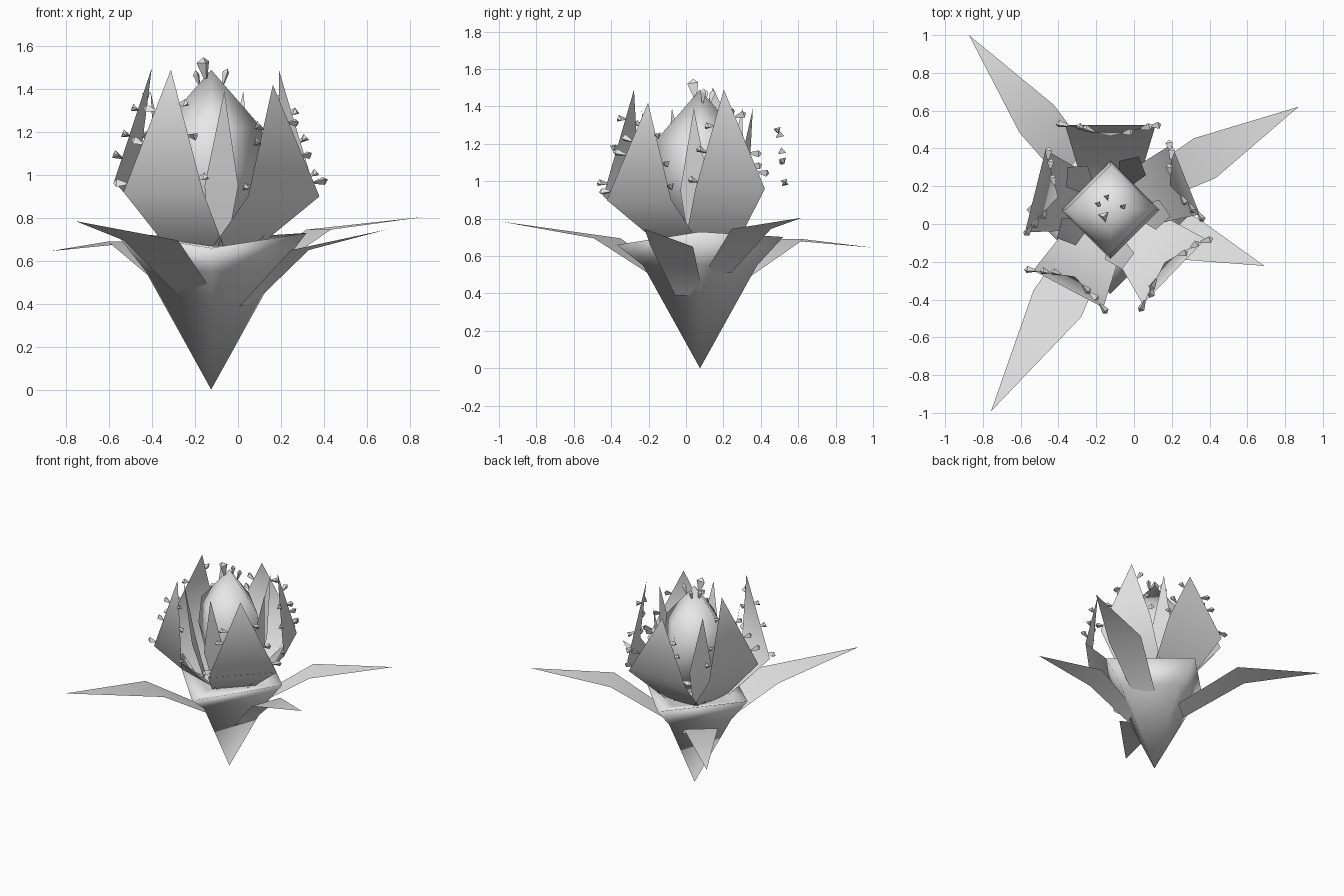
import bpy, bmesh, math, random
from mathutils import Vector

random.seed(4)
if "Cube" in bpy.data.objects:
    bpy.data.objects.remove(bpy.data.objects["Cube"])

CENTRE = Vector((-0.125, 0.075, 0))
grey = bpy.data.materials.new("pale_grey")
grey.use_nodes = True
grey.diffuse_color = (0.8, 0.8, 0.8, 1)
grey.node_tree.nodes["Principled BSDF"].inputs["Base Color"].default_value = (0.8, 0.8, 0.8, 1)


def finish(name, bm, smooth=True, recalc=True):
    if recalc:
        bmesh.ops.recalc_face_normals(bm, faces=bm.faces)
    for f in bm.faces:
        f.smooth = smooth
    mesh = bpy.data.meshes.new(name)
    bm.to_mesh(mesh)
    bm.free()
    mesh.materials.append(grey)
    obj = bpy.data.objects.new(name, mesh)
    bpy.context.collection.objects.link(obj)


def polar(angle, r, side, z):
    """Point at distance r along a direction, shifted sideways."""
    a = math.radians(angle)
    out = Vector((math.cos(a), math.sin(a), 0))
    across = Vector((-math.sin(a), math.cos(a), 0))
    return CENTRE + out * r + across * side + Vector((0, 0, z))


def lathe(name, profile, rim=0, front_drop=0.0):
    """Four-sided smooth body; profile ends are points on the axis."""
    bm = bmesh.new()
    first = bm.verts.new(polar(0, 0, 0, profile[0][1]))
    last = bm.verts.new(polar(0, 0, 0, profile[-1][1]))
    rings = []
    for i, (r, z) in enumerate(profile[1:-1]):
        drops = (0, front_drop * 0.4, 0, front_drop) if i == rim else (0,) * 4
        rings.append([bm.verts.new(polar(90 * k, r, 0, z - drops[k])) for k in range(4)])
    for k in range(4):
        n = (k + 1) % 4
        bm.faces.new((first, rings[0][n], rings[0][k]))
        for a, b in zip(rings, rings[1:]):
            bm.faces.new((a[k], a[n], b[n], b[k]))
        bm.faces.new((rings[-1][k], rings[-1][n], last))
    finish(name, bm)


def blade(name, angle, base, mid, tip, skew=0.0):
    """Single-sheet leaf: base and mid are (r, half width, z), tip is (r, z)."""
    bm = bmesh.new()
    b = [bm.verts.new(polar(angle, base[0], s * base[1], base[2])) for s in (-1, 1)]
    m = [bm.verts.new(polar(angle, mid[0], s * mid[1], mid[2])) for s in (-1, 1)]
    t = bm.verts.new(polar(angle, tip[0], skew, tip[1]))
    bm.faces.new((b[0], b[1], m[1], m[0]))
    bm.faces.new((m[0], m[1], t))
    finish(name, bm, recalc=False)


def seed(bm, root, direction, length, width):
    """Three-sided bud: thin at the root, wide near its blunt point."""
    d = direction.normalized()
    u = d.orthogonal().normalized()
    v = d.cross(u)
    rings = []
    for t, w in ((0, 0.3), (0.75, 1)):
        rings.append([bm.verts.new(root + d * length * t + width * w * (
            u * math.cos(k * math.tau / 3) + v * math.sin(k * math.tau / 3))) for k in range(3)])
    end = bm.verts.new(root + d * length)
    bm.faces.new(rings[0][::-1])
    for k in range(3):
        n = (k + 1) % 3
        bm.faces.new((rings[0][k], rings[0][n], rings[1][n], rings[1][k]))
        bm.faces.new((rings[1][k], rings[1][n], end))


# Cup and central bud
lathe("cup", [(0, 0), (0.305, 0.55), (0.445, 0.73), (0.25, 0.67), (0, 0.64)], 1, 0.07)
lathe("bud", [(0, 0.66), (0.2, 0.82), (0.26, 1.02), (0.235, 1.22), (0, 1.49)])

# Five large petals, with seeds along their upper edges:
# direction, widest (r, half width, z), tip (r, z)
petals = (
    (90, (0.45, 0.24, 0.95), (0.39, 1.39)),
    (166, (0.41, 0.225, 0.97), (0.285, 1.5)),
    (242, (0.475, 0.21, 0.92), (0.4, 1.49)),
    (316, (0.47, 0.24, 0.9), (0.4, 1.42)),
    (22, (0.43, 0.2, 0.96), (0.34, 1.49)),
)
bm = bmesh.new()
for i, (angle, wide, top) in enumerate(petals):
    blade(f"petal_{i + 1}", angle, (0.15, 0.15, 0.66), wide, top)
    tip = polar(angle, top[0], 0, top[1])
    for side in (-1, 1):
        corner = polar(angle, wide[0], side * wide[1], wide[2])
        for t in (0.14, 0.4, 0.68):
            root = corner.lerp(tip, t + random.uniform(-0.08, 0.08))
            aim = polar(angle, random.uniform(0.1, 0.6), side, random.uniform(-0.1, 0.4)) - CENTRE
            seed(bm, root, aim, random.uniform(0.05, 0.075), 0.022)
finish("petal_seeds", bm, smooth=False)

# Five narrow inner petals
for i in range(5):
    blade(f"inner_petal_{i + 1}", 62 + 73 * i, (0.17, 0.04, 0.66), (0.25, 0.08, 0.95), (0.32, 1.39))

# Seeds on top of the bud
bm = bmesh.new()
for x, y, z, length, width in ((-0.15, 0.05, 1.45, 0.1, 0.035), (-0.07, 0.09, 1.42, 0.08, 0.018),
                               (-0.18, 0.1, 1.42, 0.07, 0.018), (-0.14, 0.13, 1.42, 0.07, 0.018)):
    root = Vector((x, y, z))
    seed(bm, root, Vector((x + 0.125, y - 0.075, 0.2)), length, width)
finish("bud_seeds", bm, smooth=False)

# Four long leaves spreading from the cup
blade("front_right_leaf", 240.5, (0.15, 0.1, 0.445), (0.57, 0.145, 0.695), (1.24, 0.785), -0.025)
blade("back_right_leaf", 129, (0.19, 0.1, 0.45), (0.62, 0.117, 0.69), (1.19, 0.645))
blade("back_left_leaf", 28.7, (0.2, 0.08, 0.51), (0.57, 0.12, 0.745), (1.135, 0.805))
blade("front_left_leaf", -20, (0.17, 0.08, 0.39), (0.44, 0.12, 0.65), (0.867, 0.745))
